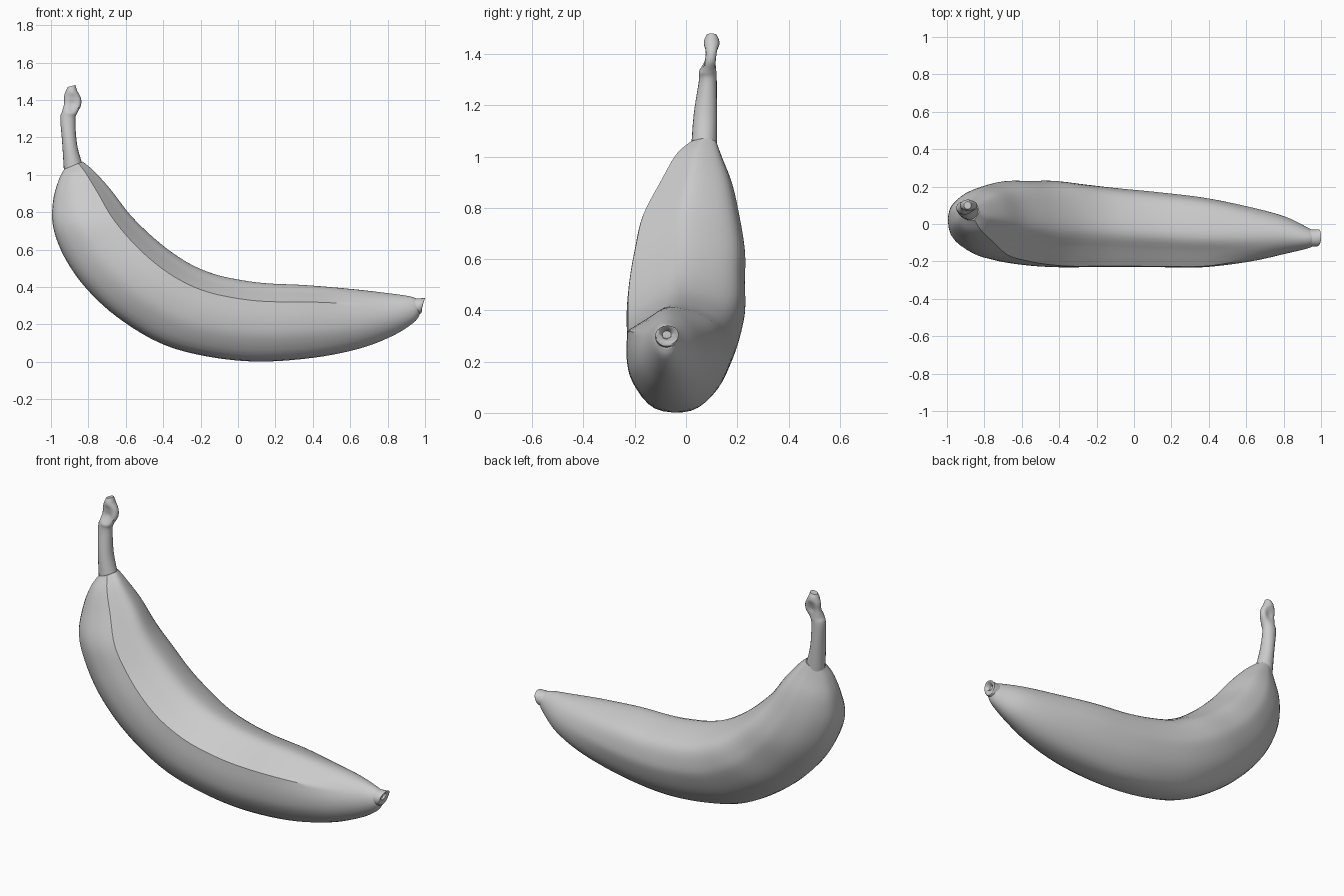
import bpy
import bmesh
import math
from mathutils import Vector

cube = bpy.data.objects.get("Cube")
if cube:
    bpy.data.objects.remove(cube, do_unlink=True)

# Single matte grey for the whole fruit
grey = bpy.data.materials.new("plain_grey")
grey.use_nodes = True
grey.diffuse_color = (0.6, 0.6, 0.6, 1)
shader = next(n for n in grey.node_tree.nodes if n.type == "BSDF_PRINCIPLED")
shader.inputs["Base Color"].default_value = grey.diffuse_color
shader.inputs["Roughness"].default_value = 0.6


def spline(points, steps):
    """Smooth open curve through points of any dimension."""
    padded = [points[0], *points, points[-1]]
    result = []
    for i in range(len(points) - 1):
        quad = padded[i:i + 4]
        for k in range(steps):
            t = k / steps
            result.append(tuple(
                b + t * (c - a + t * (2 * a - 5 * b + 4 * c - d + t * (3 * (b - c) + d - a))) / 2
                for a, b, c, d in zip(*quad)))
    result.append(tuple(points[-1]))
    return result


def loft(name, stations, section, steps, fade=None, sculpt=None):
    """Skin a section along stations given in hundredths:
    outer x, outer z, inner x, inner z, lowest y, highest y."""
    bm = bmesh.new()
    rings = []
    for station in spline(stations, steps):
        ox, oz, ix, iz, low, high = (value / 100 for value in station)
        roundness = fade(ox) if fade else 0
        ring = []
        for side, up in section:
            flat = Vector((side, 2 * up - 1))
            side, lift = flat.lerp(flat.normalized(), roundness)
            up = (lift + 1) / 2
            point = Vector((ox + up * (ix - ox),
                            (low + high) / 2 + side * (high - low) / 2,
                            oz + up * (iz - oz)))
            ring.append(bm.verts.new(sculpt(point) if sculpt else point))
        rings.append(ring)
    count = len(section)
    for first, second in zip(rings, rings[1:]):
        for k in range(count):
            n = (k + 1) % count
            bm.faces.new((first[k], first[n], second[n], second[k]))
    bm.faces.new(rings[0])
    bm.faces.new(rings[-1])
    bmesh.ops.recalc_face_normals(bm, faces=bm.faces)
    mesh = bpy.data.meshes.new(name)
    bm.to_mesh(mesh)
    bm.free()
    mesh.materials.append(grey)
    obj = bpy.data.objects.new(name, mesh)
    bpy.context.collection.objects.link(obj)
    bpy.ops.object.select_all(action="DESELECT")
    obj.select_set(True)
    bpy.context.view_layer.objects.active = obj
    bpy.ops.object.shade_smooth_by_angle(angle=math.radians(35))
    return obj


# Peel section: starts and ends at the sharp front ridge, so that corner stays crisp
peel_section = spline([
    (-.98, .77), (-1, .52), (-.88, .28), (-.45, .04), (.25, .02), (.72, .2),
    (.96, .45), (.99, .62), (.84, .83), (.4, .95), (-.15, 1), (-.57, .89), (-.98, .77),
], 4)[:-1]

round_section = [(math.cos(a), (math.sin(a) + 1) / 2)
                 for a in (math.tau * k / 20 for k in range(20))]


def ridge_fade(x):
    """The front ridge melts into a round section towards the blossom end."""
    t = min(max((x - .4) / .45, 0), 1)
    return t * t * (3 - 2 * t)


# Curved body, from neck to blossom end
loft("banana_body", [
    (-93, 103, -83, 107, 2, 12),
    (-96, 97, -77, 102, -4, 14),
    (-99, 86, -68, 92, -10, 18),
    (-99, 72, -58, 79, -17, 21),
    (-93, 56, -47, 68, -20, 23),
    (-82, 40, -36, 59, -22, 23),
    (-65, 24, -25, 52, -23, 23),
    (-42, 10, -13, 47, -23, 21),
    (-18, 3, 0, 44, -23, 19),
    (10, 0, 15, 42, -23, 17),
    (40, 2, 36, 41, -23, 14),
    (65, 7, 60, 39, -20, 9),
    (83, 14, 78, 37, -16, 4),
    (94, 21, 92, 35, -13, -2),
    (97, 25, 97, 33, -11, -4),
], peel_section, 5, fade=ridge_fade)


def pinch(point):
    """Squeeze the stem end from both sides."""
    distance = math.hypot(point.x + .885, (point.z - 1.38) * .8)
    squeeze = .65 * max(0, 1 - distance / .045)
    point.y += (.095 - point.y) * squeeze
    return point


# Stem with a swollen, pinched end
loft("stem", [
    (-93, 101, -83, 105, 2, 12),
    (-94, 117, -86, 116, 3, 12),
    (-95, 130, -87, 129, 5, 12),
    (-94, 134, -86, 133, 5, 12),
    (-93, 138, -84, 137, 6, 13),
    (-93, 142, -84, 141, 7, 13),
    (-92, 145, -86, 145, 7, 13),
    (-91, 147, -87, 148, 8, 12),
], round_section, 5, sculpt=pinch)

# Small dry cap at the blossom end, with a lipped rim
loft("blossom_tip", [
    (95, 25, 94, 34, -12, -3),
    (98, 26, 98, 34, -12, -3),
    (98, 28, 100, 34, -11, -3),
    (98, 29, 99, 33, -10, -5),
    (96, 29, 97, 32, -9, -6),
], round_section, 3)
